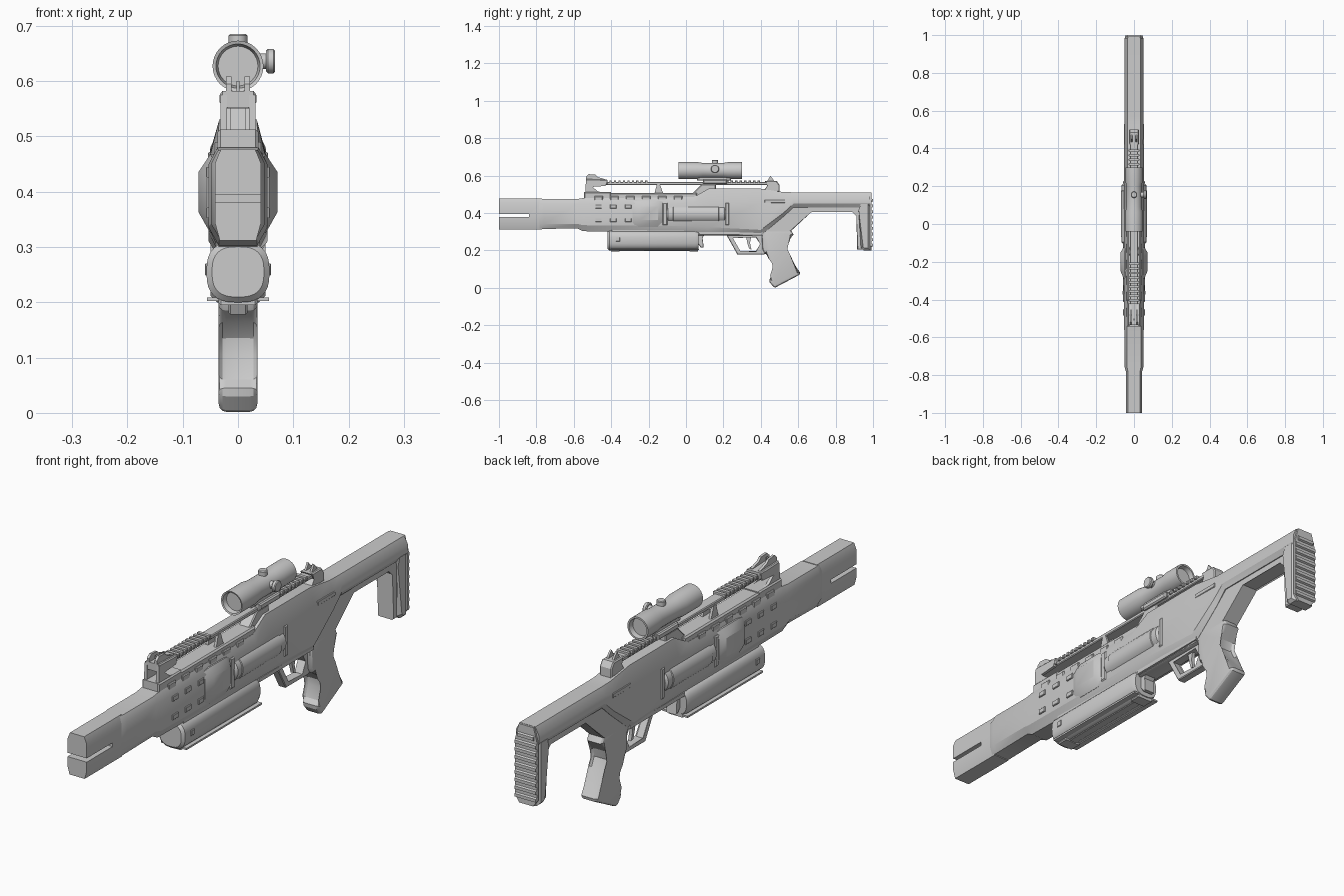
import bpy, bmesh, math

def finish(name, bm):
    bmesh.ops.recalc_face_normals(bm, faces=bm.faces)
    me = bpy.data.meshes.new(name)
    bm.to_mesh(me)
    bm.free()
    ob = bpy.data.objects.new(name, me)
    bpy.context.collection.objects.link(ob)
    return ob

def loft(name, rings):
    bm = bmesh.new()
    vs = [[bm.verts.new(p) for p in r] for r in rings]
    n = len(vs[0])
    for a, b in zip(vs, vs[1:]):
        for i in range(n):
            bm.faces.new((a[i], a[(i + 1) % n], b[(i + 1) % n], b[i]))
    bm.faces.new(vs[0])
    bm.faces.new(vs[-1])
    return finish(name, bm)

def octo(y, w, wt, wb, z0, za, zb, z1, x=0):
    return [(x - wb, y, z0), (x + wb, y, z0), (x + w, y, za), (x + w, y, zb),
            (x + wt, y, z1), (x - wt, y, z1), (x - w, y, zb), (x - w, y, za)]

def ring(y, rx, rz, z, x=0, n=32, p=2):
    out = []
    for i in range(n):
        c, s = math.cos(math.tau * i / n), math.sin(math.tau * i / n)
        out.append((x + rx * math.copysign(abs(c) ** (2 / p), c), y,
                    z + rz * math.copysign(abs(s) ** (2 / p), s)))
    return out

def prism(name, pts, w, x=0, bev=0, seg=1):
    # side outline (y, z) extruded across x, side rims bevelled
    bm = bmesh.new()
    a = [bm.verts.new((x - w, y, z)) for y, z in pts]
    b = [bm.verts.new((x + w, y, z)) for y, z in pts]
    n = len(pts)
    bm.faces.new(a)
    bm.faces.new(b)
    for i in range(n):
        bm.faces.new((a[i], a[(i + 1) % n], b[(i + 1) % n], b[i]))
    if bev:
        rim = [e for e in bm.edges if abs(e.verts[0].co.x - e.verts[1].co.x) < 1e-6]
        bmesh.ops.bevel(bm, geom=rim, offset=bev, segments=seg, profile=0.5,
                        affect='EDGES', clamp_overlap=True)
    return finish(name, bm)

def box(name, x0, x1, y0, y1, z0, z1, bev=0):
    return prism(name, [(y0, z0), (y1, z0), (y1, z1), (y0, z1)],
                 (x1 - x0) / 2, (x0 + x1) / 2, bev)

def knob(name, loc, r, h, axis):
    bm = bmesh.new()
    bmesh.ops.create_cone(bm, cap_ends=True, segments=20, radius1=r, radius2=r, depth=h)
    caps = [e for e in bm.edges if abs(e.verts[0].co.z - e.verts[1].co.z) < 1e-6]
    bmesh.ops.bevel(bm, geom=caps, offset=0.003, segments=1, affect='EDGES')
    ob = finish(name, bm)
    ob.location = loc
    if axis == 'x':
        ob.rotation_euler.y = math.pi / 2

# muzzle block with split slot
muzzle = loft("muzzle", [octo(y, .042, .031, .033, .312, .345, .45, .477) for y in (-1, -.77)])
cut = box("slot_cutter", -.1, .1, -1.1, -.84, .38, .395)
cut.hide_render = True
cut.hide_set(True)
m = muzzle.modifiers.new("slot", 'BOOLEAN')
m.operation, m.object, m.solver = 'DIFFERENCE', cut, 'EXACT'

# main body flowing into the stock
loft("body", [octo(*s) for s in (
    (-.785, .042, .031, .033, .315, .345, .45, .475),
    (-.76, .049, .036, .033, .315, .342, .45, .475),
    (-.58, .049, .036, .033, .318, .342, .45, .475),
    (-.55, .053, .037, .035, .303, .335, .45, .48),
    (.04, .053, .037, .035, .295, .33, .45, .485),
    (.12, .053, .034, .035, .29, .325, .455, .53),
    (.40, .053, .034, .035, .28, .31, .46, .53),
    (.52, .051, .034, .035, .38, .40, .47, .512),
    (.575, .05, .034, .038, .43, .45, .48, .511),
    (.985, .05, .034, .038, .43, .45, .48, .511))])
prism("stock_core", [(.05, .28), (.51, .28), (.54, .285), (.67, .41), (.89, .41), (.915, .385),
                     (.915, .205), (.98, .205), (.98, .48), (.5, .48), (.05, .4)], .034, bev=.004)
prism("butt_leg", [(.935, .215), (.95, .2), (.985, .2), (.985, .46), (.915, .46), (.935, .42)],
      .05, bev=.012)

# ribbed butt pad
pad = [(-.03, .2), (.03, .2), (.048, .225), (.048, .45), (.032, .51), (-.032, .51), (-.048, .45), (-.048, .225)]
loft("butt_pad", [[(x, y, z) for x, z in pad] for y in (.984, .993)])
for i in range(9):
    z = .228 + i * .03
    w = .046 if z < .45 else .035
    prism("pad_rib", [(.992, z - .01), (1, z - .006), (1, z + .006), (.992, z + .01)], w)

# top spine, raised ribs and carry rail
box("spine", -.036, .036, -.54, .06, .47, .508, .006)
for i in range(6):
    y = -.49 + i * .085
    box("spine_rib", -.043, .043, y, y + .045, .465, .49, .003)
box("rail", -.022, .022, -.5, .48, .55, .566, .003)
for y0, n in ((-.41, 9), (.19, 9)):
    for i in range(n):
        box("rail_tooth", -.028, .028, y0 + i * .024, y0 + i * .024 + .013, .56, .574, .002)
prism("rail_mid_post", [(.01, .48), (.16, .5), (.16, .555), (.085, .555)], .024, bev=.004)
prism("rail_rear_post", [(.41, .515), (.5, .515), (.5, .55), (.485, .572), (.42, .572), (.44, .545)],
      .026, bev=.004)
for s in (-1, 1):
    prism("rail_strut", [(-.17, .5), (-.12, .5), (-.14, .555), (-.155, .555)], .005, s * .018)
    # front sight tower sides and ears
    prism("tower_side", [(-.54, .48), (-.42, .48), (-.435, .51), (-.47, .515), (-.5, .54), (-.43, .545),
                         (-.42, .575), (-.535, .575)], .006, s * .026)
    prism("sight_ear", [(-.535, .57), (-.43, .57), (-.43, .58), (-.47, .592), (-.485, .605),
                        (-.52, .608), (-.535, .595)], .005, s * .017)
    prism("rear_sight_ear", [(.43, .565), (.475, .565), (.465, .582), (.45, .598), (.44, .58)], .004, s * .012)
box("tower_base", -.037, .037, -.545, -.4, .47, .512, .005)
prism("tower_cap", [(-.535, .552), (-.42, .552), (-.42, .578), (-.535, .582)], .032, bev=.004)
box("front_sight_post", -.003, .003, -.51, -.5, .575, .6)

# scope with recessed lenses
loft("scope", [ring(y, r, r, .627) for y, r in (
    (-.02, .036), (-.038, .04), (-.04, .046), (.06, .046), (.09, .041), (.2, .041),
    (.225, .045), (.3, .045), (.3, .038), (.28, .035))])
box("scope_saddle", -.02, .02, .06, .24, .574, .6, .004)
box("scope_clamp", -.033, .033, .09, .22, .556, .58, .005)
knob("scope_top_knob", (0, .155, .674), .017, .022, 'z')
knob("scope_top_stem", (0, .155, .66), .012, .03, 'z')
knob("scope_side_stem", (.045, .155, .636), .014, .03, 'x')
knob("scope_side_knob", (.059, .155, .636), .022, .016, 'x')

for s in (-1, 1):
    # side canister with end bands in its frame
    x = s * .017
    loft("canister", [ring(y, r, r, .395, x) for y, r in (
        (-.105, .042), (-.095, .05), (-.07, .05), (-.068, .053), (.175, .053),
        (.177, .05), (.205, .05), (.213, .042))])
    box("canister_frame", s * .03 - .027, s * .03 + .027, -.125, -.1, .335, .455, .004)
    box("canister_frame", s * .03 - .027, s * .03 + .027, .21, .23, .335, .455, .004)
    # vent blocks, slot strip
    for i in range(3):
        for z in (.435, .362):
            y = -.485 + i * .08
            box("side_stud", s * .054 - .004, s * .054 + .004, y, y + .034, z - .01, z + .01, .002)
    box("rear_strip", s * .048 - .006, s * .048 + .006, .42, .53, .455, .472, .002)
    prism("lower_strip", [(.07, .285), (.41, .285), (.41, .3), (.07, .3)], .006, s * .037)
# flared side housing
loft("side_housing", [octo(*q) for q in (
    (-.285, .056, .047, .047, .33, .36, .435, .462),
    (-.25, .071, .05, .05, .325, .362, .436, .468),
    (-.15, .071, .05, .05, .325, .362, .436, .468),
    (-.125, .056, .047, .047, .33, .36, .435, .462))])

# under-barrel tube, lugs and mounts
loft("lower_tube", [ring(y, r, r * .97, .255, 0, 32, 2.7) for y, r in (
    (-.42, .047), (-.41, .057), (.05, .057), (.068, .05))])
box("tube_hanger", -.04, .04, -.4, .06, .28, .32, .004)
box("tube_keel", -.018, .018, -.4, .065, .198, .22, .004)
for y in (-.4, .02):
    box("tube_lug", -.035, .035, y, y + .045, .195, .215, .004)
for s in (-1, 1):
    box("tube_stud", s * .056 - .004, s * .056 + .004, -.375, -.353, .248, .27, .002)
    box("tube_flange", s * .045 - .011, s * .045 + .011, -.4, .07, .202, .209)
prism("tube_latch", [(.06, .3), (.105, .29), (.085, .27), (.095, .215), (.08, .215), (.06, .24)], .022, bev=.003)

# trigger guard frame, trigger and grip
guard = [(.215, .285), (.275, .178), (.42, .178), (.42, .195), (.288, .195), (.245, .27), (.42, .27), (.42, .285)]
prism("trigger_guard", guard, .017, bev=.003)
prism("guard_rear", [(.37, .275), (.4, .235), (.37, .19), (.43, .18), (.44, .28)], .017, bev=.003)
prism("trigger", [(.32, .28), (.35, .28), (.342, .24), (.35, .205), (.337, .21), (.328, .24)], .007)
prism("grip", [(.405, .285), (.41, .205), (.42, .185), (.452, .165), (.474, .135), (.476, .105), (.462, .06),
               (.445, .045), (.447, .03), (.468, .005), (.478, .002), (.607, .07), (.61, .082), (.545, .17),
               (.528, .205), (.535, .24), (.575, .285), (.56, .31), (.42, .31)], .035, bev=.014, seg=3)

# drop to the ground plane and keep hard edges
bpy.context.view_layer.update()
for ob in bpy.context.scene.objects:
    ob.select_set(ob is not cut)
bpy.context.view_layer.objects.active = muzzle
bpy.ops.object.shade_smooth_by_angle(angle=math.radians(28))
